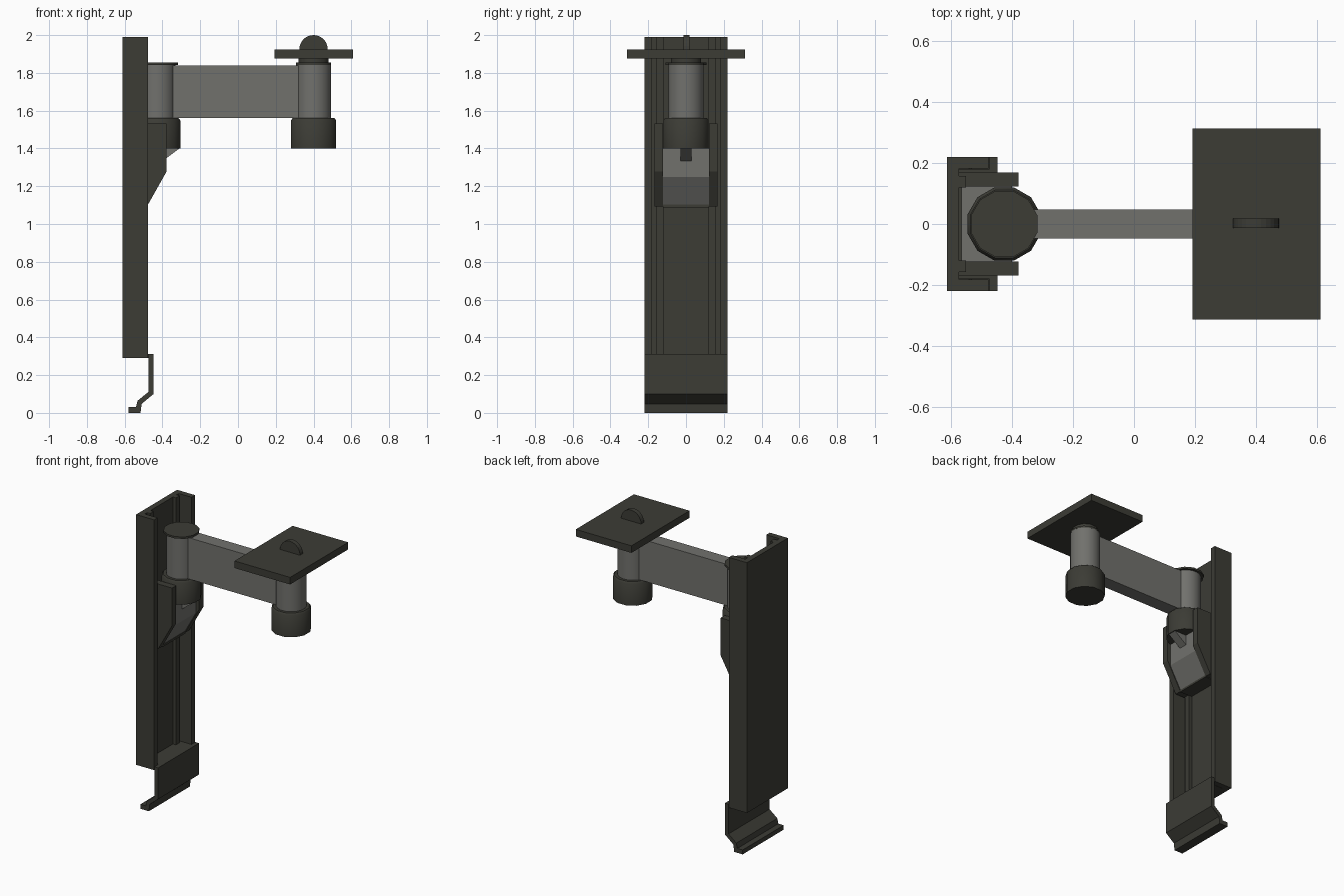
import bpy, bmesh, math
from mathutils import Vector

if "Cube" in bpy.data.objects:
    bpy.data.objects.remove(bpy.data.objects["Cube"])


def material(name, rgb):
    m = bpy.data.materials.new(name)
    m.diffuse_color = (*rgb, 1)
    m.use_nodes = True
    m.node_tree.nodes["Principled BSDF"].inputs["Base Color"].default_value = m.diffuse_color
    return m


DARK = material("dark olive metal", (0.045, 0.045, 0.036))
GREY = material("mid grey metal", (0.165, 0.165, 0.152))


def finish(name, bm, mat, smooth=False):
    bmesh.ops.recalc_face_normals(bm, faces=bm.faces)
    me = bpy.data.meshes.new(name)
    bm.to_mesh(me)
    bm.free()
    me.materials.append(mat)
    ob = bpy.data.objects.new(name, me)
    bpy.context.collection.objects.link(ob)
    if smooth:
        bpy.ops.object.select_all(action='DESELECT')
        ob.select_set(True)
        bpy.context.view_layer.objects.active = ob
        bpy.ops.object.shade_smooth_by_angle(angle=math.radians(40))
    return ob


def extrude(name, points, offset, mat):
    """Closed 3D outline pushed along an offset vector."""
    bm = bmesh.new()
    face = bm.faces.new([bm.verts.new(p) for p in points])
    new = bmesh.ops.extrude_face_region(bm, geom=[face])["geom"]
    bmesh.ops.translate(bm, vec=Vector(offset),
                        verts=[v for v in new if isinstance(v, bmesh.types.BMVert)])
    return finish(name, bm, mat)


def side_profile(name, xz, y0, y1, mat):
    return extrude(name, [(x, y0, z) for x, z in xz], (0, y1 - y0, 0), mat)


def box(name, x0, x1, y0, y1, z0, z1, mat):
    return side_profile(name, [(x0, z0), (x1, z0), (x1, z1), (x0, z1)], y0, y1, mat)


def lathe(name, x, rz, mat, sides=12):
    """Stack of rings (radius, height) around a vertical axis, capped."""
    bm = bmesh.new()
    rings = [[bm.verts.new((x + r * math.cos(math.tau * (i + .5) / sides),
                            r * math.sin(math.tau * (i + .5) / sides), z))
              for i in range(sides)] for r, z in rz]
    for a, b in zip(rings, rings[1:]):
        for i in range(sides):
            j = (i + 1) % sides
            bm.faces.new((a[i], a[j], b[j], b[i]))
    bm.faces.new(rings[0])
    bm.faces.new(rings[-1])
    return finish(name, bm, mat, True)


# Wall channel, open towards +x
channel = [(-.612, -.22), (-.476, -.22), (-.476, -.182), (-.573, -.182),
           (-.573, .182), (-.476, .182), (-.476, .22), (-.612, .22)]
extrude("wall_channel", [(x, y, .29) for x, y in channel], (0, 0, 1.70), DARK)

# Bent foot clip and the tab that closes the channel bottom
foot = [(-.447, .313), (-.447, .10), (-.51, .048), (-.516, 0), (-.58, 0),
        (-.58, .03), (-.54, .03), (-.532, .064), (-.474, .111), (-.474, .313)]
side_profile("foot_clip", foot, -.22, .22, DARK)
box("channel_floor", -.573, -.474, -.18, .18, .29, .312, DARK)

# Bracket cheeks and channel rails on both sides
cheek = [(-.573, 1.093), (-.482, 1.093), (-.378, 1.278), (-.378, 1.533), (-.573, 1.533)]
for side, s in (("left", -1), ("right", 1)):
    y0, y1 = sorted((s * .123, s * .168))
    side_profile("bracket_cheek_" + side, cheek, y0, y1, DARK)
    box("channel_rail_" + side, -.573, -.55, *sorted((s * .12, s * .158)), .312, 1.99, DARK)

# Grey block between the cheeks, with its base strip and stop tab
block = [(-.565, 1.10), (-.485, 1.10), (-.40, 1.25), (-.40, 1.40), (-.565, 1.40)]
side_profile("bracket_block", block, -.123, .123, GREY)
box("bracket_base", -.573, -.48, -.123, .123, 1.088, 1.102, DARK)
side_profile("stop_tab", [(-.41, 1.40), (-.41, 1.325), (-.31, 1.40)], -.03, .03, GREY)

# Swing arm between two round posts
box("swing_arm", -.425, .40, -.047, .047, 1.56, 1.84, GREY)
for end, x, cap in (("wall", -.425, .112), ("plate", .40, .095)):
    lathe("post_" + end, x, [(.094, 1.55), (.094, 1.843)], GREY, 20)
    lathe("collar_" + end, x, [(.124, 1.40), (.124, 1.548), (.115, 1.56)], DARK)
    lathe("post_cap_" + end, x, [(cap, 1.842), (cap, 1.855)], DARK)

# Mounting plate, neck and half-disc tongue
lathe("plate_neck", .40, [(.082, 1.85), (.082, 1.88)], DARK)
box("mounting_plate", .192, .61, -.312, .312, 1.877, 1.925, DARK)
tongue = [(.40 + .075 * math.cos(math.pi * i / 14), 1.925 + .075 * math.sin(math.pi * i / 14))
          for i in range(15)]
side_profile("plate_tongue", tongue, -.013, .018, DARK)
